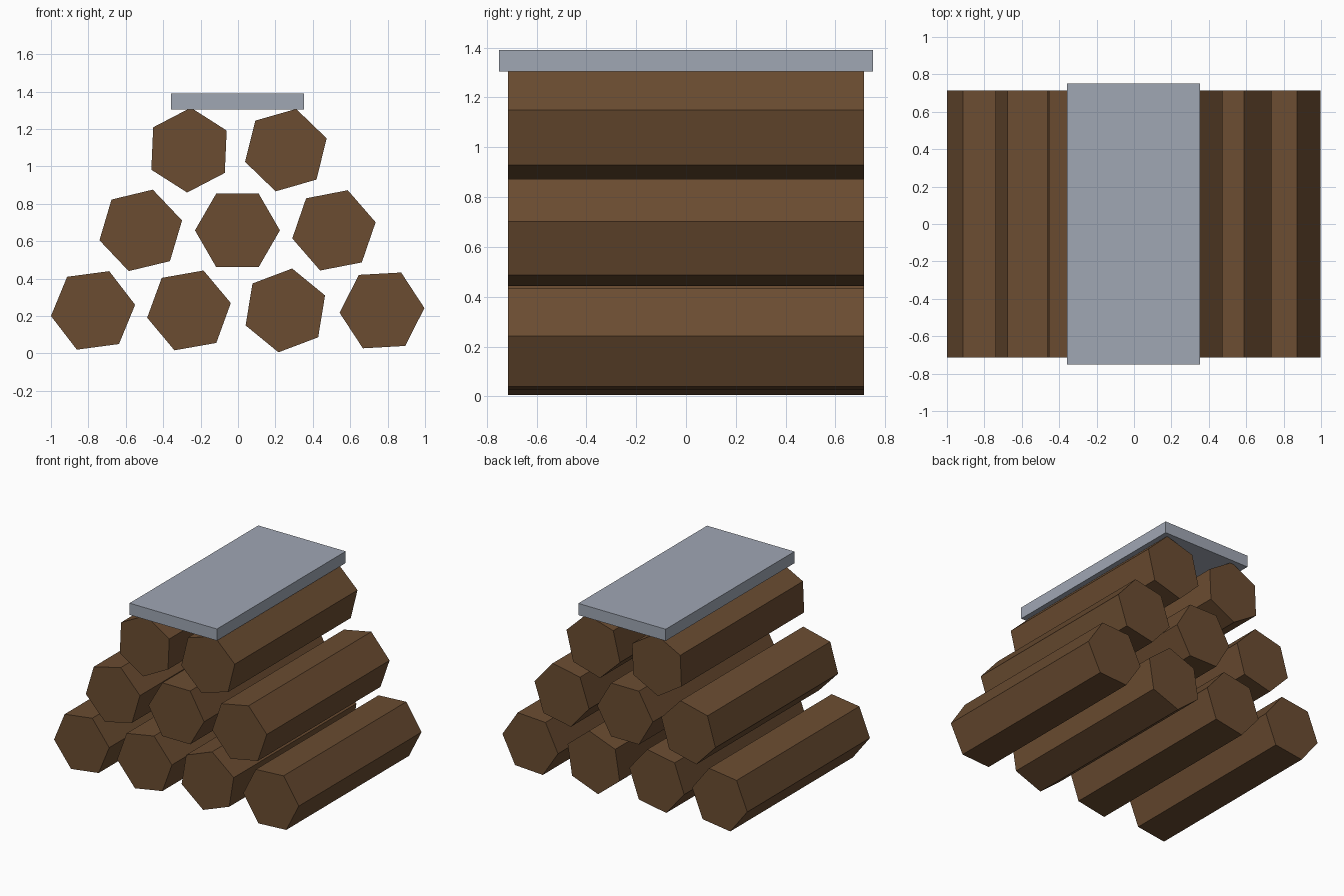
import bpy, math

cube = bpy.data.objects.get("Cube")
if cube:
    bpy.data.objects.remove(cube, do_unlink=True)


def make_material(name, rgb):
    mat = bpy.data.materials.new(name)
    mat.use_nodes = True
    color = (*rgb, 1.0)
    mat.diffuse_color = color
    mat.node_tree.nodes["Principled BSDF"].inputs["Base Color"].default_value = color
    return mat


wood = make_material("brown_wood", (0.147, 0.073, 0.031))
metal = make_material("blue_grey_slab", (0.35, 0.385, 0.455))

LOG_RADIUS, LOG_LENGTH = 0.227, 1.43


def add_log(name, x, z, roll):
    """Six-sided log lying along y, rolled about its axis (degrees)."""
    bpy.ops.mesh.primitive_cylinder_add(vertices=6, radius=LOG_RADIUS, depth=LOG_LENGTH)
    log = bpy.context.object
    log.name = name
    # the primitive's first corner points along its y axis, so offset by a right angle
    log.rotation_euler = (math.pi / 2, math.radians(90 - roll), 0)
    log.location = (x, 0, z)
    log.data.materials.append(wood)


# Stacked rows of logs: height, then (x, roll) for each log
rows = {
    "bottom": (0.23, [(-0.775, 7.6), (-0.262, 10), (0.253, 20.7), (0.77, 3.2)]),
    "middle": (0.658, [(-0.52, 13.5), (-0.003, 0), (0.513, 11)]),
    "top": (1.087, [(-0.262, 27.5), (0.256, 16)]),
}
for row, (z, logs) in rows.items():
    for i, (x, roll) in enumerate(logs, 1):
        add_log(f"{row}_log_{i}", x, z, roll)

# Flat slab resting on the top row
bpy.ops.mesh.primitive_cube_add(size=1, location=(-0.003, 0, 1.347))
slab = bpy.context.object
slab.name = "top_slab"
slab.scale = (0.713, 1.5, 0.086)
slab.data.materials.append(metal)
